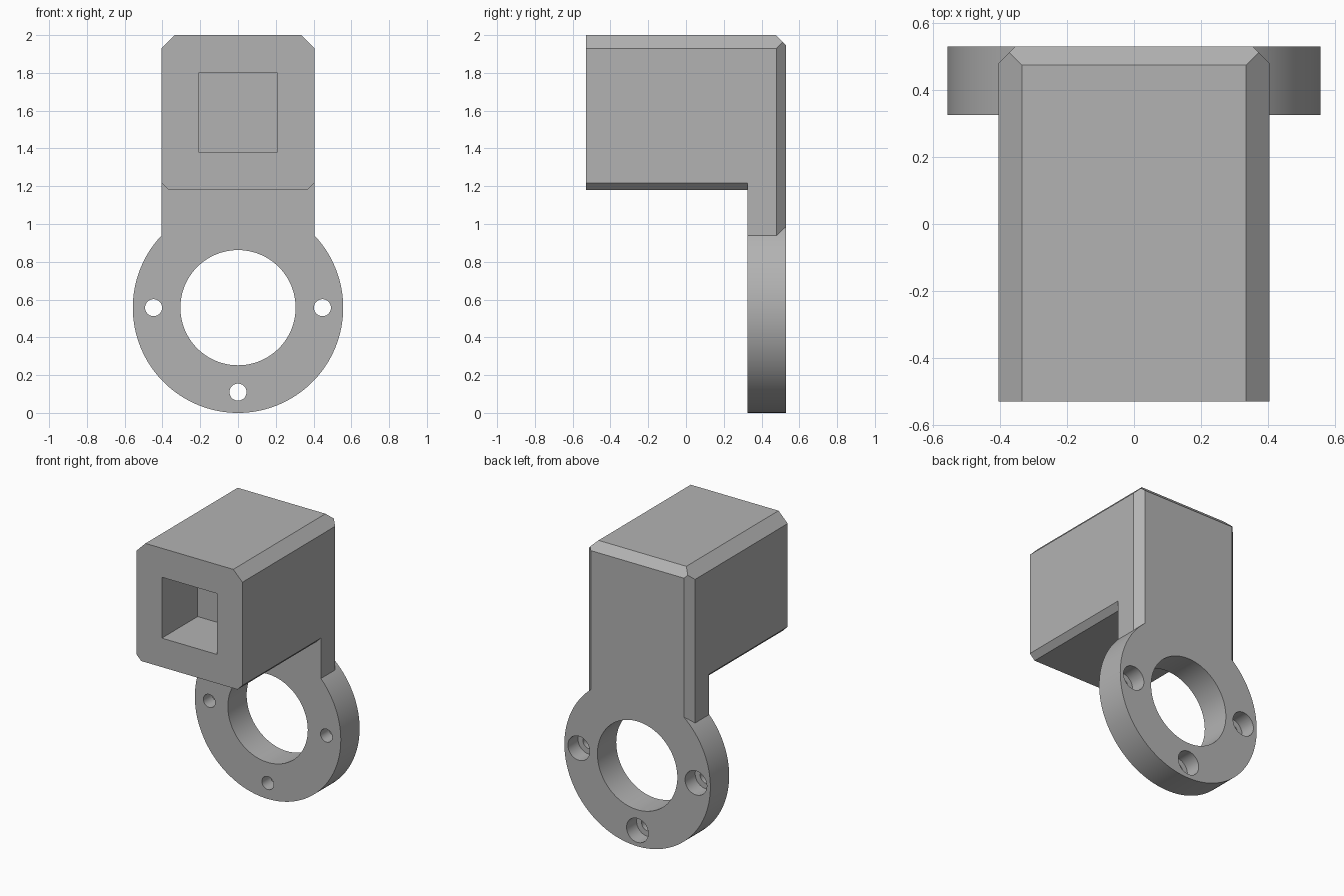
import bpy, bmesh, math
from mathutils import Vector

old = bpy.data.objects.get("Cube")
if old:
    bpy.data.objects.remove(old, do_unlink=True)

grey = bpy.data.materials.new("plain grey")
grey.use_nodes = True
COLOUR = (0.45, 0.45, 0.45, 1)
grey.diffuse_color = COLOUR
grey.node_tree.nodes["Principled BSDF"].inputs["Base Color"].default_value = COLOUR

W, D, R = 0.405, 0.53, 0.557        # half width, half depth, ring radius
FACE = 0.325                        # front of the mounting plate
BOLT_Z, BOLT_Y = 1.59, -0.325       # side bolt position
BOLT_R, HEAD_R, HEAD_D = 0.045, 0.083, 0.11


def make(name, bm):
    bmesh.ops.recalc_face_normals(bm, faces=bm.faces)
    mesh = bpy.data.meshes.new(name)
    bm.to_mesh(mesh)
    bm.free()
    mesh.materials.append(grey)
    ob = bpy.data.objects.new(name, mesh)
    bpy.context.collection.objects.link(ob)
    return ob


def box(name, lo, hi, chamfers=()):
    """Box between two corners, trimmed by (point, outward normal) planes."""
    bm = bmesh.new()
    bmesh.ops.create_cube(bm, size=1)
    for v in bm.verts:
        v.co = [lo[i] if v.co[i] < 0 else hi[i] for i in range(3)]
    for co, no in chamfers:
        cut = bmesh.ops.bisect_plane(
            bm, geom=bm.verts[:] + bm.edges[:] + bm.faces[:], dist=1e-5,
            plane_co=co, plane_no=Vector(no).normalized(), clear_outer=True)
        edges = [e for e in cut["geom_cut"] if isinstance(e, bmesh.types.BMEdge)]
        bmesh.ops.contextual_create(bm, geom=edges)
    return make(name, bm)


def cylinder(name, radius, start, end, segments=48):
    start, end = Vector(start), Vector(end)
    axis = end - start
    bm = bmesh.new()
    bmesh.ops.create_cone(bm, cap_ends=True, segments=segments, radius1=radius,
                          radius2=radius, depth=axis.length)
    turn = axis.to_track_quat('Z', 'Y').to_matrix()
    for v in bm.verts:
        v.co = turn @ v.co + (start + end) / 2
    return make(name, bm)


def combine(target, tool, operation):
    mod = target.modifiers.new(operation.lower(), 'BOOLEAN')
    mod.operation, mod.solver, mod.object = operation, 'EXACT', tool
    bpy.context.view_layer.update()
    graph = bpy.context.evaluated_depsgraph_get()
    mesh = bpy.data.meshes.new_from_object(target.evaluated_get(graph))
    target.modifiers.clear()
    target.data = mesh
    bpy.data.objects.remove(tool, do_unlink=True)


# Chamfer planes shared by the socket block and the plate
back = [((s * W, 0.48, 0), (s, 1, 0)) for s in (-1, 1)]
top = [((s * W, 0, 1.93), (s, 0, 1)) for s in (-1, 1)] + [((0, 0.475, 2), (0, 1, 1))]
under = [((s * W, 0, 1.218), (s, 0, -1)) for s in (-1, 1)]

# Socket block, mounting plate and ring joined into one solid
bracket = box("motor_bracket", (-W, -D, 1.18), (W, D, 2), back + top + under)
plate = box("plate", (-W, FACE, 0.9), (W, D, 1.5), back)
combine(bracket, plate, 'UNION')
ring = cylinder("ring", R, (0, FACE, R), (0, D, R), 128)
combine(bracket, ring, 'UNION')

# Square socket and central bore
combine(bracket, box("socket", (-0.21, -1, 1.38), (0.21, -0.14, 1.80)), 'DIFFERENCE')
combine(bracket, cylinder("bore", 0.305, (0, 0.1, R), (0, 1, R), 96), 'DIFFERENCE')

# Four ring bolts, counterbored from the back
for k in range(4):
    x = 0.447 * math.cos(k * math.pi / 2)
    z = R + 0.447 * math.sin(k * math.pi / 2)
    combine(bracket, cylinder("hole", BOLT_R, (x, 0.2, z), (x, 1, z)), 'DIFFERENCE')
    combine(bracket, cylinder("head", HEAD_R, (x, D - HEAD_D, z), (x, 1, z)), 'DIFFERENCE')

# Side bolts through the socket walls, counterbored from outside
for s in (-1, 1):
    for r, inner in ((BOLT_R, 0.1), (HEAD_R, W - HEAD_D)):
        combine(bracket, cylinder("side_hole", r, (s * inner, BOLT_Y, BOLT_Z),
                                  (s, BOLT_Y, BOLT_Z)), 'DIFFERENCE')

# Smooth round walls, crisp edges
bpy.ops.object.select_all(action='DESELECT')
bracket.select_set(True)
bpy.context.view_layer.objects.active = bracket
bpy.ops.object.shade_smooth_by_angle(angle=math.radians(25))
